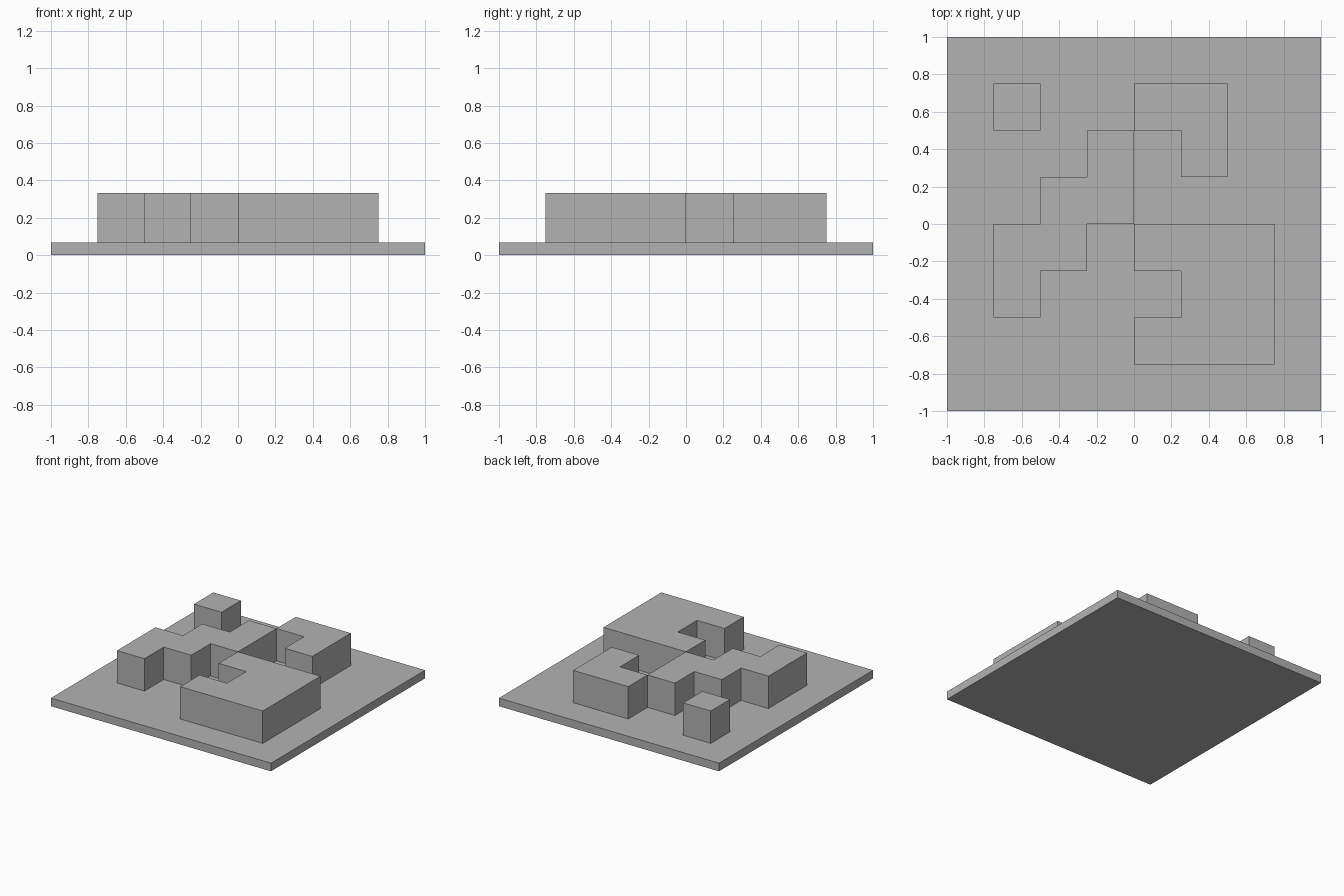
import bpy
import bmesh

cube = bpy.data.objects.get("Cube")
if cube:
    bpy.data.objects.remove(cube, do_unlink=True)

BASE_TOP = 0.067
BLOCK_TOP = 0.333
CELL = 0.25

grey = bpy.data.materials.new("plain_grey")
grey.use_nodes = True
colour = (0.45, 0.45, 0.45, 1)
grey.diffuse_color = colour
grey.node_tree.nodes["Principled BSDF"].inputs["Base Color"].default_value = colour


def prism(name, outline, bottom, top):
    """Extrude a plan outline, given in grid cells, between two heights."""
    bm = bmesh.new()
    face = bm.faces.new([bm.verts.new((x * CELL, y * CELL, bottom)) for x, y in outline])
    result = bmesh.ops.extrude_face_region(bm, geom=[face], use_keep_orig=True)
    for v in result["geom"]:
        if isinstance(v, bmesh.types.BMVert):
            v.co.z = top
    bmesh.ops.recalc_face_normals(bm, faces=bm.faces)
    mesh = bpy.data.meshes.new(name)
    bm.to_mesh(mesh)
    bm.free()
    mesh.materials.append(grey)
    obj = bpy.data.objects.new(name, mesh)
    bpy.context.collection.objects.link(obj)
    return obj


# Square ground slab
prism("base_slab", [(-4, -4), (4, -4), (4, 4), (-4, 4)], 0, BASE_TOP)

# Raised blocks, each a plan outline on the cell grid
blocks = {
    "corner_block": [(-3, 2), (-2, 2), (-2, 3), (-3, 3)],
    "hook_block": [(0, 2), (1, 2), (1, 1), (2, 1), (2, 3), (0, 3)],
    "stepped_block": [(-3, -2), (-2, -2), (-2, -1), (-1, -1), (-1, 0), (0, 0),
                      (0, 2), (-1, 2), (-1, 1), (-2, 1), (-2, 0), (-3, 0)],
    "notched_block": [(0, -3), (3, -3), (3, 0), (0, 0),
                      (0, -1), (1, -1), (1, -2), (0, -2)],
}
for name, outline in blocks.items():
    prism(name, outline, BASE_TOP, BLOCK_TOP)
